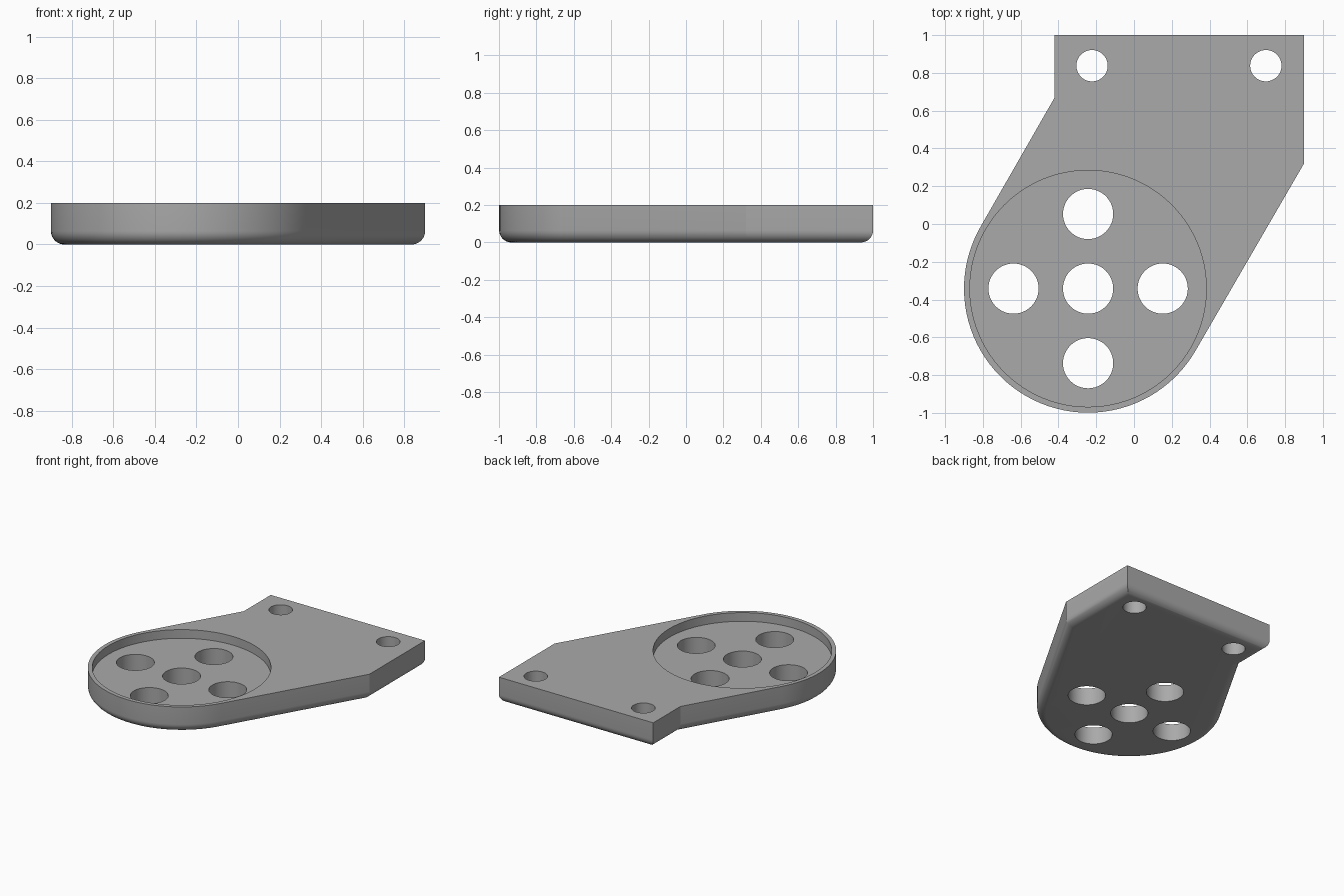
import bpy, bmesh
from math import cos, sin, radians

if "Cube" in bpy.data.objects:
    bpy.data.objects.remove(bpy.data.objects["Cube"])

HEIGHT, FILLET = 0.2, 0.065
CX, CY, RADIUS = -0.243, -0.342, 0.657
POCKET_R, POCKET_FLOOR = 0.626, 0.133
ARC_STEPS = 48

grey = bpy.data.materials.new("plain grey")
grey.use_nodes = True
colour = (0.4, 0.4, 0.4, 1)
grey.diffuse_color = colour
grey.node_tree.nodes["Principled BSDF"].inputs["Base Color"].default_value = colour

# Plate outline: rectangular tab joined by tangents to a round end
arc = [radians(150 + 180 * i / ARC_STEPS) for i in range(ARC_STEPS + 1)]
outline = [(CX + RADIUS * cos(a), CY + RADIUS * sin(a)) for a in arc]
outline += [(0.9, 0.32), (0.9, 1), (-0.42, 1), (-0.42, 0.67)]

bm = bmesh.new()
base = bm.faces.new([bm.verts.new((x, y, 0)) for x, y in outline])
top = bmesh.ops.extrude_face_region(bm, geom=[base])["geom"]
bmesh.ops.translate(bm, vec=(0, 0, HEIGHT),
                    verts=[v for v in top if isinstance(v, bmesh.types.BMVert)])
bmesh.ops.recalc_face_normals(bm, faces=bm.faces)

# Rounded lower edge
rim = [e for e in bm.edges if all(v.co.z < 0.001 for v in e.verts)]
bmesh.ops.bevel(bm, geom=rim, offset=FILLET, segments=8, profile=0.5,
                affect='EDGES', clamp_overlap=False)
bmesh.ops.recalc_face_normals(bm, faces=bm.faces)
mesh = bpy.data.meshes.new("mounting_plate")
bm.to_mesh(mesh)
bm.free()
plate = bpy.data.objects.new("mounting_plate", mesh)
bpy.context.collection.objects.link(plate)
mesh.materials.append(grey)


def drill(name, x, y, radius, bottom, sides=48):
    """Cut a round hole down to the given height."""
    depth = 0.5 - bottom
    bpy.ops.mesh.primitive_cylinder_add(vertices=sides, radius=radius, depth=depth,
                                        location=(x, y, bottom + depth / 2))
    cutter = bpy.context.object
    cutter.name = name
    cutter.data.materials.append(grey)
    mod = plate.modifiers.new(name, 'BOOLEAN')
    mod.operation, mod.solver, mod.object = 'DIFFERENCE', 'EXACT', cutter
    bpy.context.view_layer.objects.active = plate
    bpy.ops.object.modifier_apply(modifier=name)
    bpy.data.objects.remove(cutter)


# Round pocket, cross of large holes, and two bolt holes in the tab
drill("pocket", CX, CY, POCKET_R, POCKET_FLOOR, 96)
for i, (dx, dy) in enumerate([(0, 0), (1, 0), (-1, 0), (0, 1), (0, -1)]):
    drill(f"large_hole_{i}", CX + dx * 0.395, CY + dy * 0.395, 0.133, -0.3)
for i, x in enumerate((-0.222, 0.698)):
    drill(f"bolt_hole_{i}", x, 0.838, 0.083, -0.3)

# Smooth the curves, keep the rims sharp
bpy.ops.object.select_all(action='DESELECT')
plate.select_set(True)
bpy.context.view_layer.objects.active = plate
bpy.ops.object.shade_smooth_by_angle(angle=radians(25))
